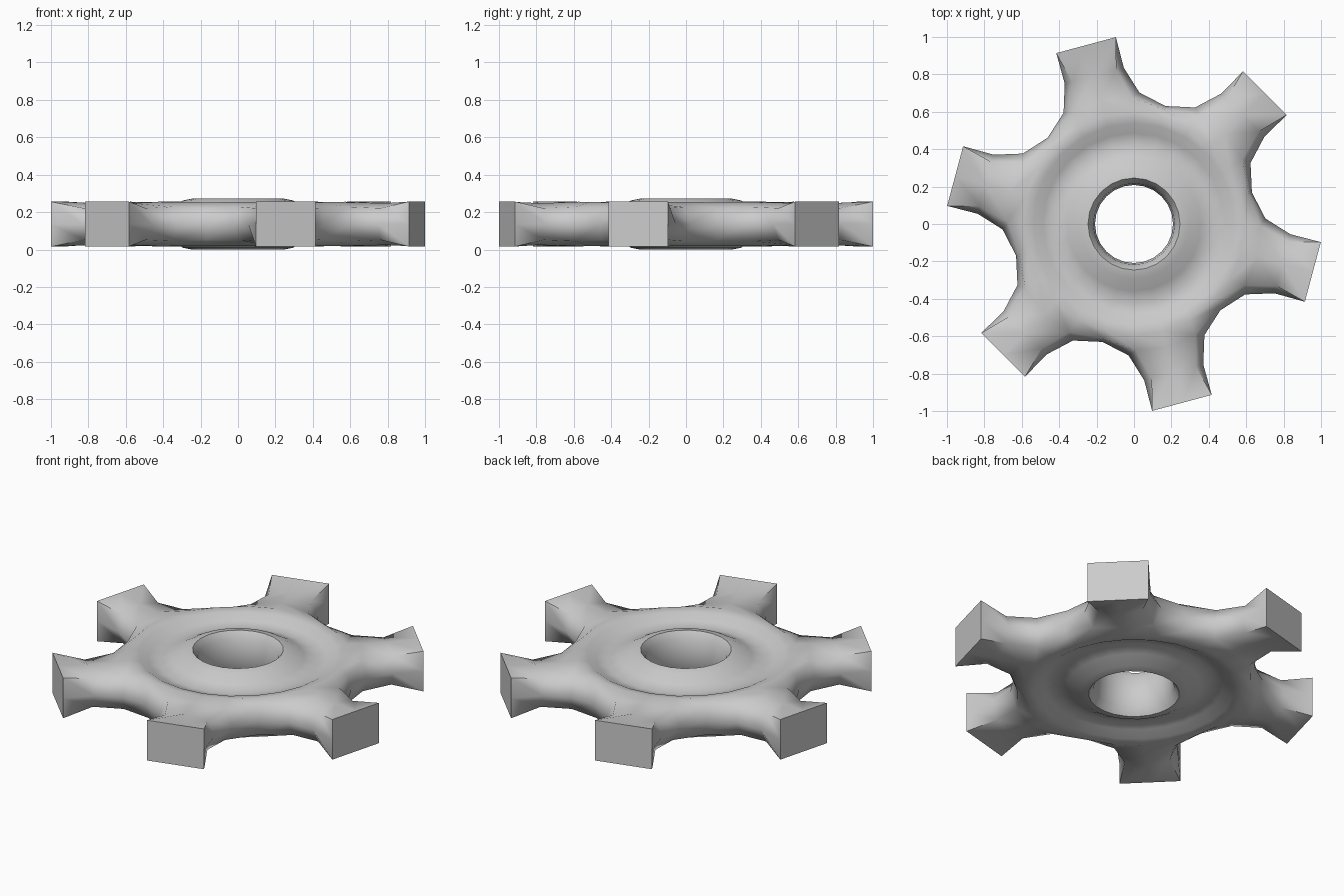
import bpy, bmesh
from math import cos, sin, radians
from mathutils import Vector

if "Cube" in bpy.data.objects:
    bpy.data.objects.remove(bpy.data.objects["Cube"])

ZM = 0.1375          # mid-plane height
N = 12               # cage sides: valleys and teeth alternate

# Cage profile (radius, height above mid-plane): bore, hub, groove, inner rim, outer rim
PROFILE = [(0.215, 0.142), (0.293, 0.147), (0.455, 0.03), (0.565, 0.125), (0.67, 0.12)]

bm = bmesh.new()
crease_v = bm.verts.layers.float.new("crease_vert")
crease_e = bm.edges.layers.float.new("crease_edge")


def ring(r, z):
    return [bm.verts.new((r * cos(radians(30 * i)), r * sin(radians(30 * i)), z))
            for i in range(N)]


top = [ring(r, ZM + h) for r, h in PROFILE]
bottom = [ring(r, ZM - h) for r, h in PROFILE]

# Disc faces and bore wall
for i in range(N):
    j = (i + 1) % N
    for a, b in zip(top, top[1:]):
        bm.faces.new((a[i], b[i], b[j], a[j]))
    for a, b in zip(bottom, bottom[1:]):
        bm.faces.new((a[i], a[j], b[j], b[i]))
    bm.faces.new((top[0][i], top[0][j], bottom[0][j], bottom[0][i]))

# Outer side: valleys are closed, every other side grows a square-ended tooth
for i in range(N):
    j = (i + 1) % N
    base = [bottom[-1][i], bottom[-1][j], top[-1][j], top[-1][i]]
    if i % 2 == 0:
        bm.faces.new(base)
        continue
    a = radians(30 * i + 15)
    out, side = Vector((cos(a), sin(a), 0)), Vector((-sin(a), cos(a), 0))
    tip = []
    for s, z in ((-1, -0.12), (1, -0.12), (1, 0.12), (-1, 0.12)):
        v = bm.verts.new(out * 0.99 + side * 0.165 * s + Vector((0, 0, ZM + z)))
        v[crease_v] = 1.0
        tip.append(v)
    for k in range(4):
        m = (k + 1) % 4
        bm.faces.new((base[k], base[m], tip[m], tip[k]))
    cap = bm.faces.new(tip)
    for e in cap.edges:
        e[crease_e] = 1.0

bmesh.ops.recalc_face_normals(bm, faces=bm.faces[:])
mesh = bpy.data.meshes.new("toothed_wheel")
bm.to_mesh(mesh)
bm.free()
wheel = bpy.data.objects.new("toothed_wheel", mesh)
bpy.context.collection.objects.link(wheel)
bpy.context.view_layer.objects.active = wheel
wheel.select_set(True)

# One level of subdivision rounds everything except the tooth ends
sub = wheel.modifiers.new("rounding", "SUBSURF")
sub.levels = sub.render_levels = 1
bpy.ops.object.modifier_apply(modifier=sub.name)
bpy.ops.object.shade_smooth_by_angle(angle=radians(60))

# Rest on the ground
low = min(v.co.z for v in wheel.data.vertices)
for v in wheel.data.vertices:
    v.co.z -= low
